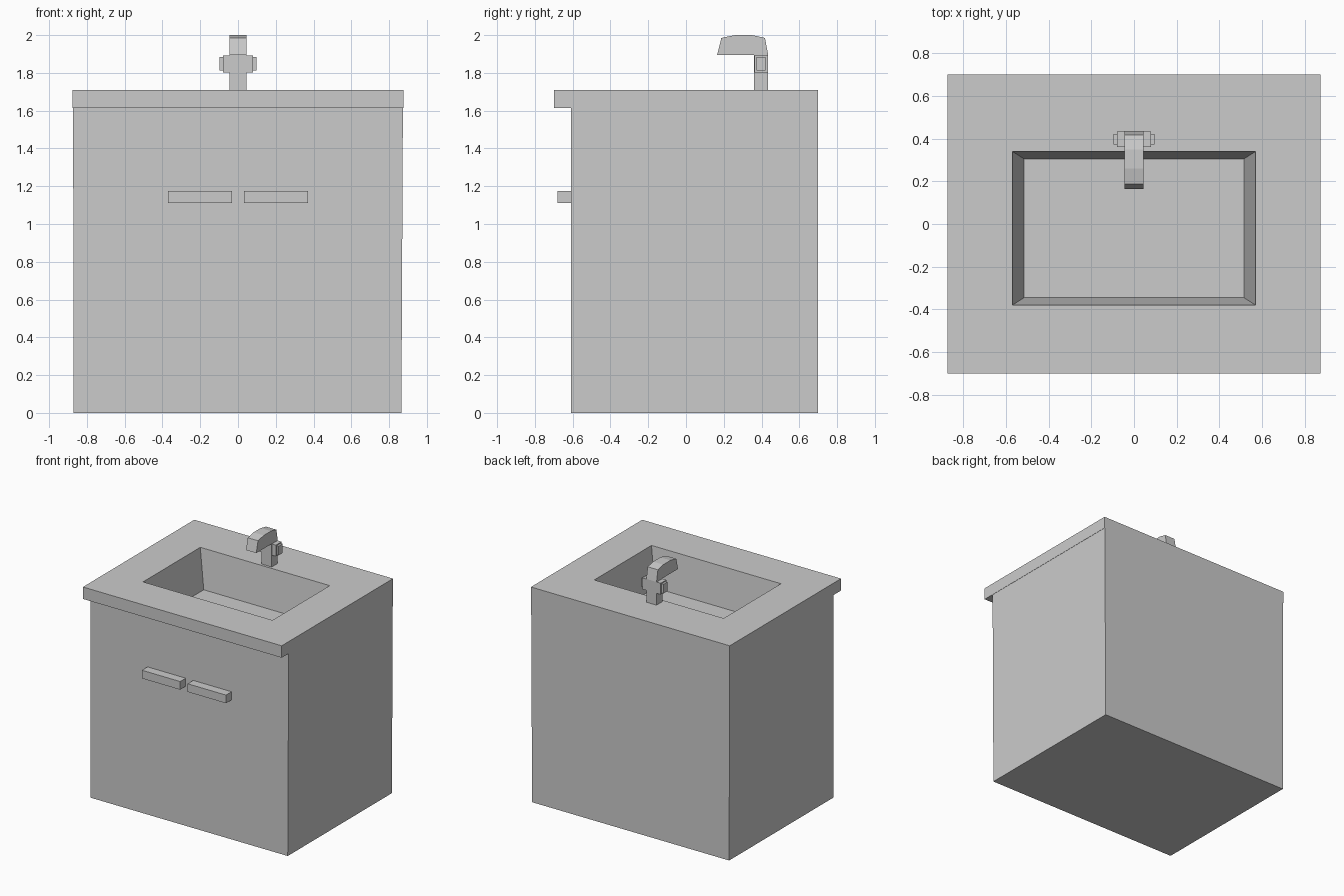
import bpy, bmesh

if "Cube" in bpy.data.objects:
    bpy.data.objects.remove(bpy.data.objects["Cube"])


def make_object(name, bm):
    mesh = bpy.data.meshes.new(name)
    bm.to_mesh(mesh)
    bm.free()
    obj = bpy.data.objects.new(name, mesh)
    bpy.context.collection.objects.link(obj)
    return obj


def loft(name, rings, cap_start=False, cap_end=False):
    """Join rectangles (x0, x1, y0, y1, z) in order, optionally closing the ends."""
    bm = bmesh.new()
    loops = [[bm.verts.new(p) for p in ((x0, y0, z), (x1, y0, z), (x1, y1, z), (x0, y1, z))]
             for x0, x1, y0, y1, z in rings]
    for a, b in zip(loops, loops[1:]):
        for i in range(4):
            j = (i + 1) % 4
            bm.faces.new((a[i], a[j], b[j], b[i]))
    if cap_start:
        bm.faces.new(loops[0][::-1])
    if cap_end:
        bm.faces.new(loops[-1])
    return make_object(name, bm)


def box(name, x0, x1, y0, y1, z0, z1):
    return loft(name, [(x0, x1, y0, y1, z0), (x0, x1, y0, y1, z1)], True, True)


def extrude_side_profile(name, points, half_width):
    """Extrude a (y, z) outline along x."""
    bm = bmesh.new()
    left = [bm.verts.new((-half_width, y, z)) for y, z in points]
    right = [bm.verts.new((half_width, y, z)) for y, z in points]
    bm.faces.new(left)
    bm.faces.new(right[::-1])
    for i in range(len(points)):
        j = (i + 1) % len(points)
        bm.faces.new((left[i], right[i], right[j], left[j]))
    bmesh.ops.recalc_face_normals(bm, faces=bm.faces)
    return make_object(name, bm)


# Cabinet, very slightly narrower at the floor, open under the countertop
loft("cabinet", [(-0.87, 0.865, -0.61, 0.70, 0.0),
                 (-0.873, 0.873, -0.61, 0.70, 1.615)], cap_start=True)

# Countertop with front overhang and sunken tapered basin
loft("countertop_basin", [(-0.872, 0.872, -0.61, 0.699, 1.615),
                          (-0.875, 0.875, -0.70, 0.70, 1.615),
                          (-0.875, 0.875, -0.70, 0.70, 1.71),
                          (-0.57, 0.57, -0.38, 0.34, 1.71),
                          (-0.515, 0.515, -0.345, 0.305, 1.40)], cap_end=True)

# Door handles
for side, x0, x1 in (("left", -0.37, -0.033), ("right", 0.033, 0.37)):
    box(side + "_handle", x0, x1, -0.68, -0.61, 1.11, 1.175)

# Faucet: post, valve crosspiece with stepped ends, spout
box("faucet_post", -0.045, 0.045, 0.36, 0.435, 1.71, 1.895)
for side, s in (("left", -1), ("right", 1)):
    inner = sorted((s * 0.045, s * 0.08))
    outer = sorted((s * 0.08, s * 0.097))
    box(side + "_valve", *inner, 0.362, 0.433, 1.803, 1.893)
    box(side + "_valve_cap", *outer, 0.373, 0.422, 1.812, 1.885)
extrude_side_profile("faucet_spout", [(0.165, 1.895), (0.187, 1.985), (0.26, 2.0),
                                      (0.35, 2.0), (0.418, 1.985), (0.435, 1.895)], 0.045)
